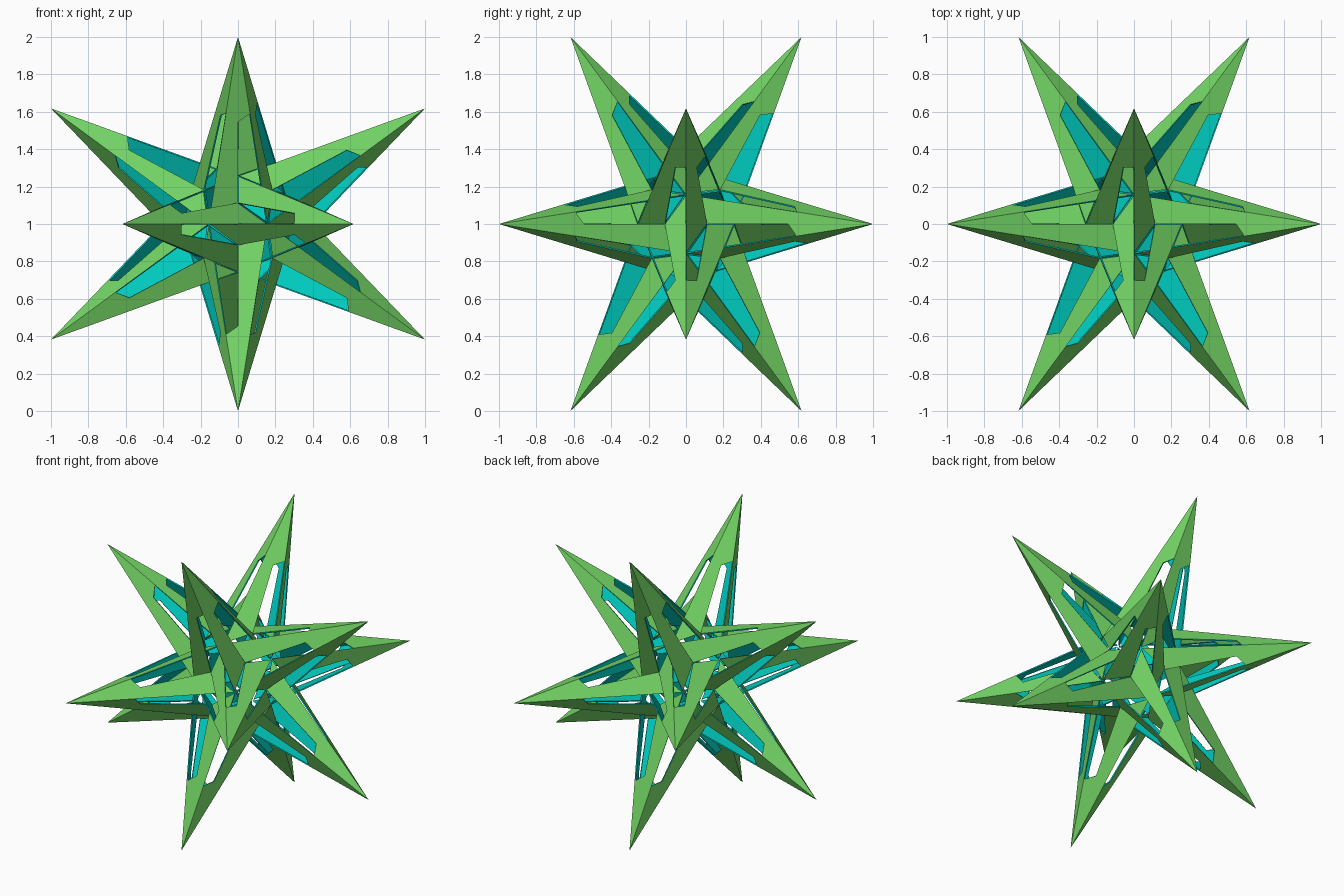
import bpy, math
from mathutils import Vector, Matrix

if "Cube" in bpy.data.objects:
    bpy.data.objects.remove(bpy.data.objects["Cube"])

G = (math.sqrt(5) - 1) / 2      # 0.618
R = 0.258                       # ridge spread per unit of spike depth
APO = R * math.cos(math.pi / 5)  # spread of a face centre line


def material(name, rgb):
    m = bpy.data.materials.new(name)
    m.diffuse_color = (*rgb, 1)
    m.use_nodes = True
    m.node_tree.nodes["Principled BSDF"].inputs["Base Color"].default_value = m.diffuse_color
    return m


green = material("outer_green", (0.17, 0.66, 0.13))
teal = material("inner_teal", (0.0, 0.6, 0.52))

# One open spike along +Z with its tip at the origin: five faces, each slotted along one half
verts, faces = [(0, 0, 0)], []


def ring_point(depth, spread, ang):
    verts.append((depth * spread * math.cos(ang), depth * spread * math.sin(ang), -depth))


for k in range(5):
    a = k * math.tau / 5
    ring_point(0.426, R, a)                  # ridge, slot end
    ring_point(1.035, R, a)                  # ridge, inner end
    ring_point(0.473, APO, a + math.pi / 5)  # centre line, slot end
    ring_point(0.921, APO, a + math.pi / 5)  # centre line, inner end
for k in range(5):
    r0, r1, c0, c1 = (1 + 4 * k + i for i in range(4))
    faces.append((0, r0, r1, c1, c0))               # full length strip
    faces.append((0, c0, 1 + 4 * ((k + 1) % 5)))    # short half above the slot

mesh = bpy.data.meshes.new("spike")
mesh.from_pydata(verts, [], faces)
mesh.materials.append(green)
mesh.materials.append(teal)

# Twelve spikes on the corners of an icosahedron
tips = []
for s in (1, -1):
    for t in (G, -G):
        tips += [Vector((s, 0, t)), Vector((0, t, s)), Vector((t, s, 0))]

for i, tip in enumerate(tips):
    axis = tip.normalized()
    near = min((p for p in tips if p != tip), key=lambda p: round((p - tip).length, 4))
    e1 = (near - axis * near.dot(axis)).normalized()
    e2 = axis.cross(e1)
    ob = bpy.data.objects.new(f"spike_{i + 1}", mesh)
    bpy.context.collection.objects.link(ob)
    rot = Matrix((e1, e2, axis)).transposed().to_4x4()
    ob.matrix_world = Matrix.Translation(tip + Vector((0, 0, 1))) @ rot
    # thin sheet, green outside and teal inside
    sol = ob.modifiers.new("sheet", 'SOLIDIFY')
    sol.thickness = 0.008
    sol.offset = -1
    sol.material_offset = 1
    sol.material_offset_rim = 1
